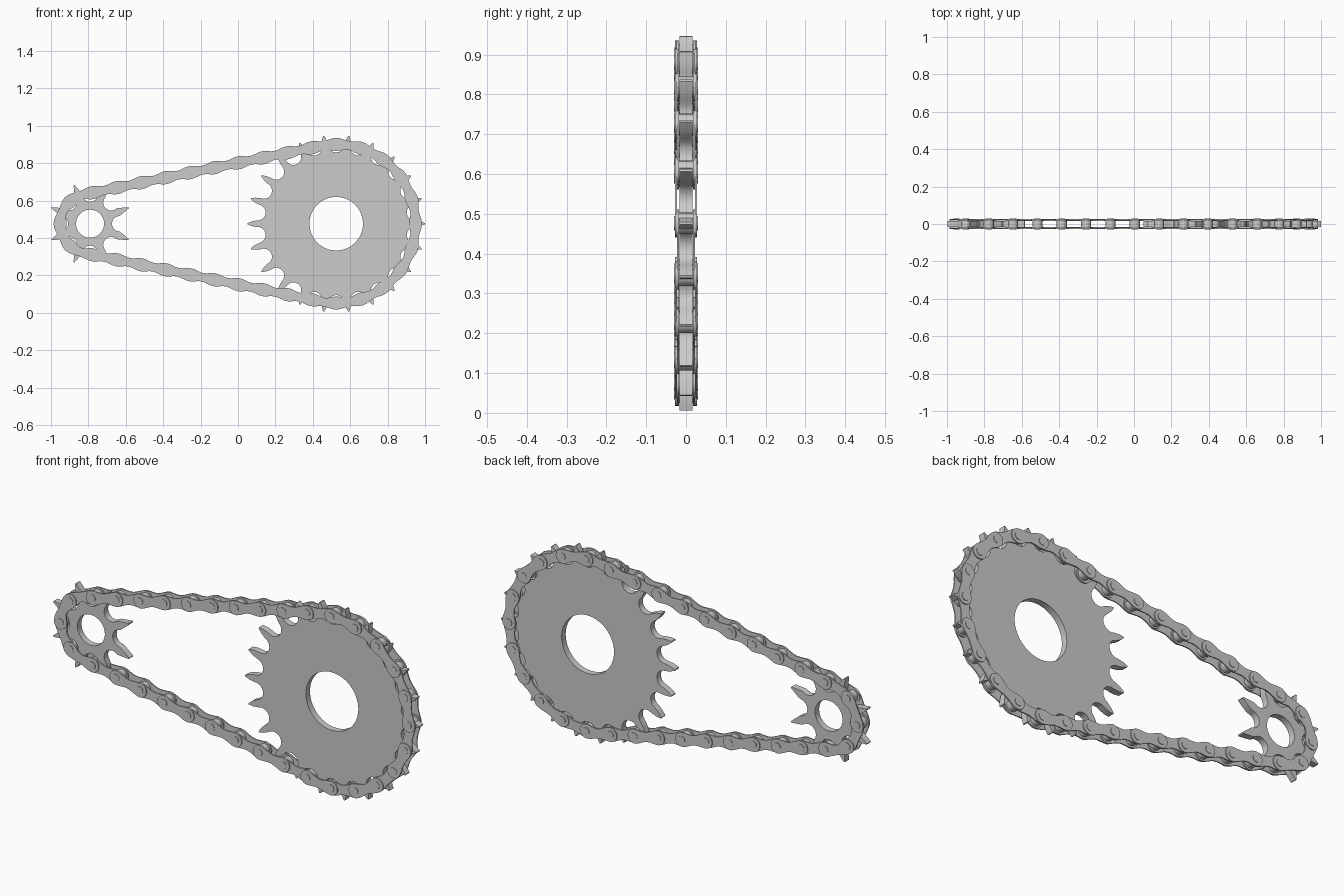
import bpy, bmesh, math
from math import sin, cos, pi

if "Cube" in bpy.data.objects:
    bpy.data.objects.remove(bpy.data.objects["Cube"])

BIG, SMALL = (0.525, 0.476), (-0.791, 0.476)   # sprocket centres (x, z)
R, r = 0.424, 0.160                            # pitch radii
LINKS = 34

# chain path: big arc, upper run, small arc, lower run
D = BIG[0] - SMALL[0]
lean = math.asin((R - r) / D)
run = math.sqrt(D * D - (R - r) ** 2)
half_big = pi / 2 + lean
half_small = pi / 2 - lean
TOTAL = 2 * (run + R * half_big + r * half_small)
PITCH = TOTAL / LINKS


def path(s):
    """Point and outward normal angle at distance s, starting at the far right."""
    s = s % TOTAL
    flip = s > TOTAL / 2
    if flip:
        s = TOTAL - s
    if s < R * half_big:
        a = s / R
        x, z = BIG[0] + R * cos(a), BIG[1] + R * sin(a)
    elif s < R * half_big + run:
        a, t = half_big, s - R * half_big
        x = BIG[0] + R * cos(a) - t * sin(a)
        z = BIG[1] + R * sin(a) + t * cos(a)
    else:
        a = half_big + (s - R * half_big - run) / r
        x, z = SMALL[0] + r * cos(a), SMALL[1] + r * sin(a)
    if flip:
        z, a = 2 * BIG[1] - z, -a
    return x, z, a


def finish(bm, name):
    bmesh.ops.recalc_face_normals(bm, faces=bm.faces)
    me = bpy.data.meshes.new(name)
    bm.to_mesh(me)
    bm.free()
    ob = bpy.data.objects.new(name, me)
    bpy.context.collection.objects.link(ob)
    bpy.ops.object.select_all(action='DESELECT')
    ob.select_set(True)
    bpy.context.view_layer.objects.active = ob
    bpy.ops.object.shade_smooth_by_angle(angle=math.radians(35))
    return ob


def prism(bm, pts, y0, y1):
    """Extrude an outline in the xz plane from y0 to y1."""
    a = [bm.verts.new((x, y0, z)) for x, z in pts]
    b = [bm.verts.new((x, y1, z)) for x, z in pts]
    bm.faces.new(a)
    bm.faces.new(b[::-1])
    n = len(pts)
    for i in range(n):
        j = (i + 1) % n
        bm.faces.new((a[i], a[j], b[j], b[i]))


def disc(x, z, rad, n=20):
    return [(x + rad * cos(2 * pi * i / n), z + rad * sin(2 * pi * i / n)) for i in range(n)]


def sprocket(name, centre, teeth, pitch_r, tip_r, hole_r, first, half=0.016):
    """Toothed ring: round valleys between tapering teeth."""
    step = 2 * pi / teeth
    seat = 0.043
    one = []
    # valley arc, measured from the valley centre line
    for k in range(-4, 5):
        t = k / 4 * pi * 0.5
        u, w = pitch_r - seat * cos(t), seat * sin(t)
        one.append((math.hypot(u, w), math.atan2(w, u)))
    # tooth flanks and tip, measured from the tooth centre line
    mid = pitch_r + (tip_r - pitch_r) * 0.55
    for rad, w in ((mid, -0.0125), (tip_r, -0.003), (tip_r, 0.003), (mid, 0.0125)):
        one.append((rad, step / 2 + w / rad))
    prof = [(rad, first + step / 2 + i * step + a) for i in range(teeth) for rad, a in one]
    bm = bmesh.new()
    loops = []
    for rad_of, y in ((lambda q: q, -half), (lambda q: q, half),
                      (lambda q: hole_r, half), (lambda q: hole_r, -half)):
        loops.append([bm.verts.new((centre[0] + rad_of(q) * cos(a), y,
                                    centre[1] + rad_of(q) * sin(a))) for q, a in prof])
    n = len(prof)
    for k in range(4):
        A, B = loops[k], loops[(k + 1) % 4]
        for i in range(n):
            j = (i + 1) % n
            bm.faces.new((A[i], A[j], B[j], B[i]))
    return finish(bm, name)


def plate_outline(s0):
    """Figure-eight link plate between two pins, bent along the path."""
    lobe, waist = 0.035, 0.023
    top = []
    for k in range(1, 6):                       # rounded end
        t = pi / 2 * k / 5
        top.append((-lobe * cos(t), lobe * sin(t)))
    for k in range(1, 8):                       # waisted side
        f = k / 8
        top.append((f * PITCH, waist + (lobe - waist) * (0.5 + 0.5 * cos(2 * pi * f))))
    top += [(PITCH - u, v) for u, v in top[4::-1]]
    uv = [(-lobe, 0)] + top + [(PITCH + lobe, 0)] + [(u, -v) for u, v in reversed(top)]
    pts = []
    for u, v in uv:
        x, z, a = path(s0 + u)
        pts.append((x + v * cos(a), z + v * sin(a)))
    return pts


# sprockets
sprocket("large_sprocket", BIG, 22, R, 0.475, 0.143, 0.0)
sprocket("small_sprocket", SMALL, 8, r, 0.223, 0.075, pi / 8)

# chain plates, alternating outer and inner links
for name, start, y0, y1 in (("outer_link_plates", 0, 0.0225, 0.0275),
                            ("inner_link_plates", 1, 0.0170, 0.0225)):
    bm = bmesh.new()
    for i in range(start, LINKS, 2):
        pts = plate_outline(i * PITCH)
        prism(bm, pts, y0, y1)
        prism(bm, pts, -y1, -y0)
    finish(bm, name)

# rollers and pins at every joint
for name, rad, half in (("chain_rollers", 0.027, 0.017), ("chain_pins", 0.018, 0.030)):
    bm = bmesh.new()
    for i in range(LINKS):
        x, z, a = path(i * PITCH)
        prism(bm, disc(x, z, rad), -half, half)
    finish(bm, name)
